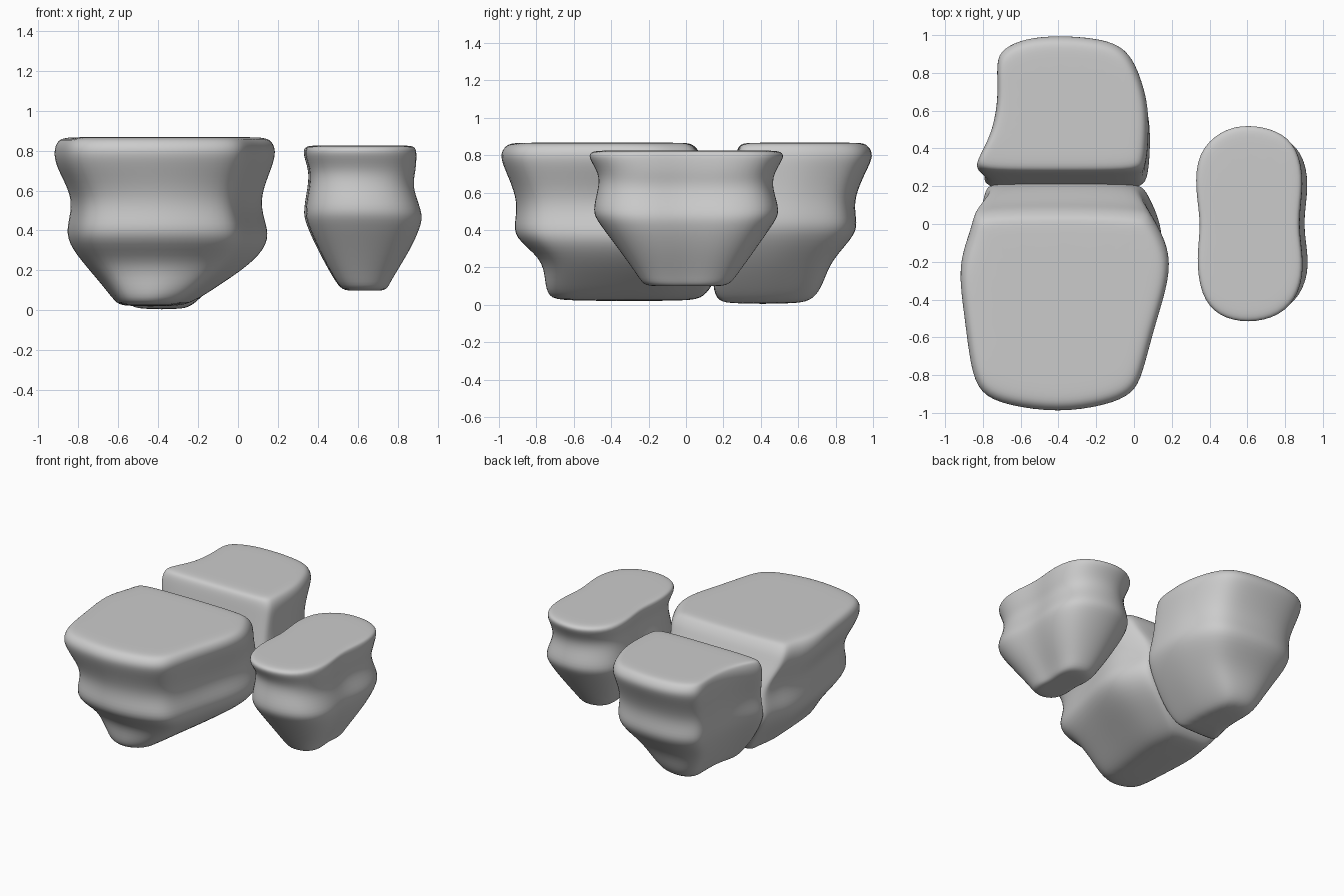
import bpy, bmesh


def loft_rock(name, outline, levels):
    """Loft a plan outline through levels of (z, xmin, xmax, ymin, ymax)."""
    xs = [p[0] for p in outline]
    ys = [p[1] for p in outline]
    x0, x1, y0, y1 = min(xs), max(xs), min(ys), max(ys)
    unit = [((x - x0) / (x1 - x0), (y - y0) / (y1 - y0)) for x, y in outline]
    bm = bmesh.new()
    rings = []
    for z, a, b, c, d in levels:
        rings.append([bm.verts.new((a + u * (b - a), c + v * (d - c), z)) for u, v in unit])
    n = len(unit)
    for r, s in zip(rings, rings[1:]):
        for i in range(n):
            j = (i + 1) % n
            bm.faces.new((r[i], r[j], s[j], s[i]))
    bm.faces.new(rings[0])
    bm.faces.new(rings[-1])
    bmesh.ops.recalc_face_normals(bm, faces=bm.faces)
    me = bpy.data.meshes.new(name)
    bm.to_mesh(me)
    bm.free()
    for p in me.polygons:
        p.use_smooth = True
    ob = bpy.data.objects.new(name, me)
    bpy.context.collection.objects.link(ob)
    m = ob.modifiers.new("smooth", 'SUBSURF')
    m.levels = m.render_levels = 2
    return ob


# Large front rock with a flat rear wall
loft_rock("front_rock", [
    (-.4, -1), (-.68, -.96), (-.82, -.9), (-.87, -.76), (-.9, -.5), (-.94, -.23),
    (-.87, -.06), (-.85, .04), (-.81, .07), (-.4, .08), (.04, .07), (.09, .04),
    (.13, -.02), (.205, -.17), (.18, -.35), (.11, -.56), (.05, -.8), (0, -.9), (-.14, -.96)],
    [(.867, -.75, .02, -.82, -.08), (.867, -.88, .14, -.94, .02), (.85, -.92, .18, -.98, .05),
     (.80, -.94, .205, -1.01, .09), (.72, -.93, .185, -.98, .12), (.57, -.84, .12, -.915, .21),
     (.46, -.86, .14, -.925, .23), (.36, -.88, .175, -.94, .23), (.25, -.80, .10, -.78, .21),
     (.13, -.69, -.08, -.765, .16), (.04, -.62, -.22, -.75, .10),
     (.02, -.58, -.30, -.66, .02)])

# Smaller back rock, pressed against the front one
loft_rock("back_rock", [
    (-.4, 1), (-.58, .985), (-.7, .93), (-.735, .86), (-.72, .68), (-.75, .5), (-.81, .38),
    (-.85, .3), (-.8, .265), (-.4, .265), (.02, .265), (.06, .3), (.075, .45), (.075, .62),
    (.04, .76), (-.01, .88), (-.08, .95), (-.2, .985)],
    [(.867, -.70, -.06, .42, .86), (.867, -.81, .03, .31, .95), (.85, -.835, .06, .28, .98),
     (.80, -.85, .08, .265, 1.01), (.72, -.84, .075, .25, .97), (.57, -.80, .07, .22, .90),
     (.46, -.81, .09, .20, .915), (.38, -.80, .08, .18, .92), (.24, -.72, -.02, .16, .78),
     (.12, -.63, -.13, .14, .74), (.03, -.56, -.22, .16, .69),
     (.005, -.50, -.27, .22, .6)])

# Separate small rock on the right
loft_rock("small_rock", [
    (.6, .53), (.76, .5), (.87, .41), (.905, .22), (.865, 0), (.905, -.2), (.88, -.37),
    (.78, -.49), (.6, -.53), (.44, -.49), (.35, -.38), (.325, -.18), (.355, 0),
    (.32, .18), (.33, .38), (.46, .5)],
    [(.825, .42, .81, -.40, .40), (.825, .34, .885, -.50, .50), (.81, .325, .90, -.53, .53),
     (.78, .32, .905, -.53, .53), (.70, .35, .90, -.475, .475), (.62, .345, .88, -.48, .47),
     (.50, .32, .93, -.515, .515), (.44, .33, .935, -.48, .48), (.30, .395, .87, -.37, .38),
     (.15, .48, .77, -.26, .27), (.10, .52, .75, -.23, .23), (.10, .57, .70, -.13, .13)])
